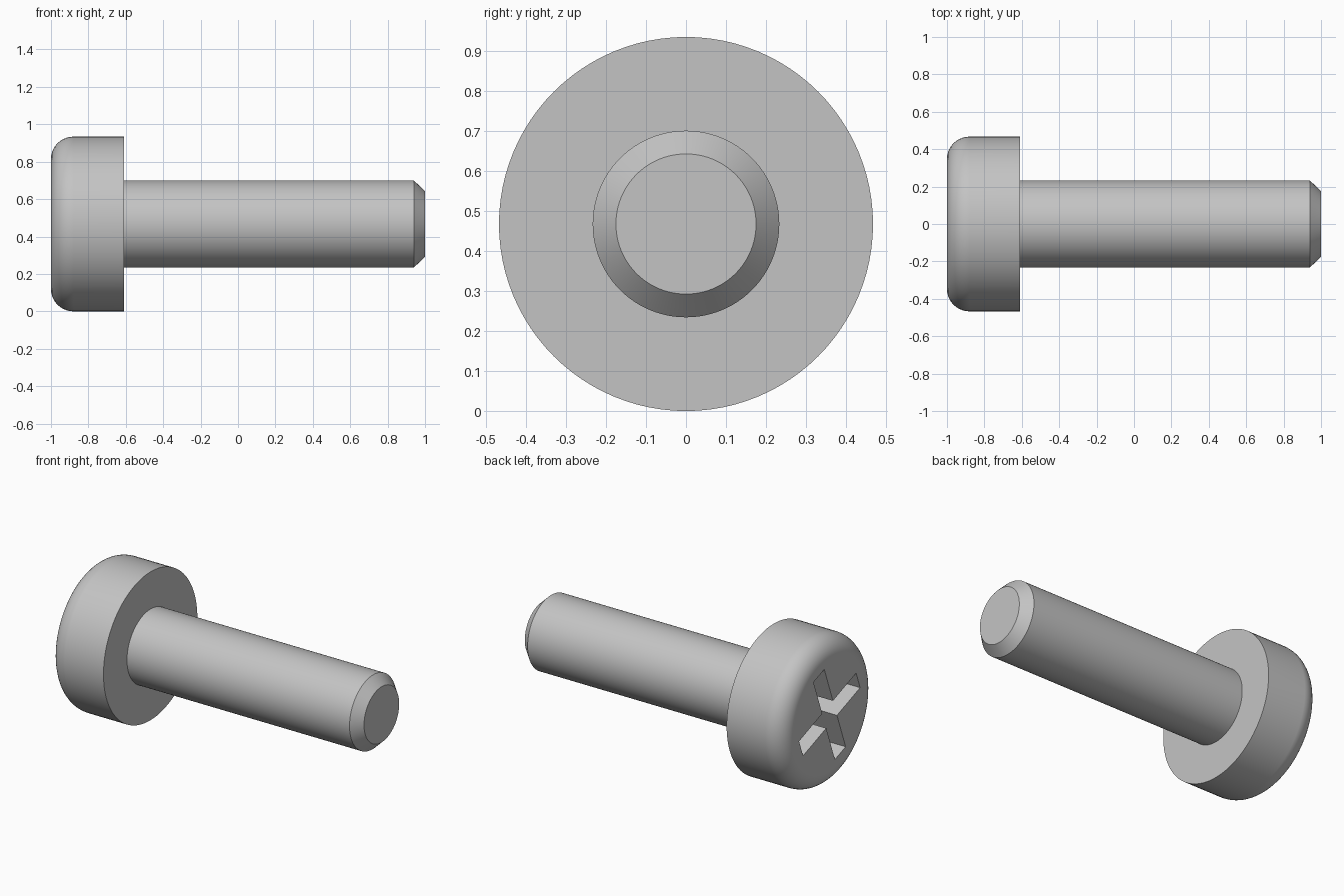
import bpy
import bmesh
import math
from mathutils import Matrix, Vector

if "Cube" in bpy.data.objects:
    bpy.data.objects.remove(bpy.data.objects["Cube"], do_unlink=True)

HEAD_R, SHANK_R, TIP_R = 0.467, 0.233, 0.175
FRONT, SEAT, TIP = -1.0, -0.61, 1.0
FILLET, CHAMFER = 0.12, 0.06
ARM, HALF_W, DEPTH = 0.303, 0.057, 0.2

steel = bpy.data.materials.new("steel grey")
steel.use_nodes = True
colour = (0.55, 0.55, 0.55, 1)
steel.diffuse_color = colour
steel.node_tree.nodes["Principled BSDF"].inputs["Base Color"].default_value = colour


def make_object(name, bm):
    bmesh.ops.recalc_face_normals(bm, faces=bm.faces)
    mesh = bpy.data.meshes.new(name)
    bm.to_mesh(mesh)
    bm.free()
    obj = bpy.data.objects.new(name, mesh)
    obj.data.materials.append(steel)
    obj.location.z = HEAD_R
    bpy.context.collection.objects.link(obj)
    return obj


# Screw body: rounded head, shank and chamfered tip as one turned profile
profile = []
for i in range(11):
    a = math.pi / 2 * i / 10
    profile.append((FRONT + FILLET * (1 - math.cos(a)),
                    HEAD_R - FILLET * (1 - math.sin(a))))
profile += [(SEAT, HEAD_R), (SEAT, SHANK_R), (TIP - CHAMFER, SHANK_R), (TIP, TIP_R)]

bm = bmesh.new()
verts = [bm.verts.new((x, 0, r)) for x, r in profile]
edges = [bm.edges.new(pair) for pair in zip(verts, verts[1:])]
bmesh.ops.spin(bm, geom=verts + edges, cent=(0, 0, 0), axis=(1, 0, 0),
               angle=math.tau, steps=96, use_merge=True)
bmesh.ops.remove_doubles(bm, verts=bm.verts, dist=0.0001)
bmesh.ops.holes_fill(bm, edges=[e for e in bm.edges if e.is_boundary], sides=0)
screw = make_object("screw", bm)

# Cross recess: twelve-sided plus shape pushed into the head
bm = bmesh.new()
outline = []
for k in range(4):
    turn = Matrix.Rotation(k * math.pi / 2 - math.radians(20.5), 3, 'X')
    for y, z in ((HALF_W, HALF_W), (HALF_W, ARM), (-HALF_W, ARM)):
        outline.append(bm.verts.new(turn @ Vector((FRONT - 0.1, y, z))))
face = bm.faces.new(outline)
pushed = bmesh.ops.extrude_face_region(bm, geom=[face])["geom"]
bmesh.ops.translate(bm, vec=(0.1 + DEPTH, 0, 0),
                    verts=[v for v in pushed if isinstance(v, bmesh.types.BMVert)])
cutter = make_object("cross_recess_cutter", bm)
cutter.hide_render = True

cut = screw.modifiers.new("cross recess", 'BOOLEAN')
cut.object = cutter
cut.operation = 'DIFFERENCE'
cut.solver = 'EXACT'

bpy.ops.object.select_all(action='DESELECT')
screw.select_set(True)
bpy.context.view_layer.objects.active = screw
bpy.ops.object.modifier_apply(modifier=cut.name)
bpy.data.objects.remove(cutter, do_unlink=True)

# Smooth turned surfaces, crisp machined edges
bpy.ops.object.shade_smooth_by_angle(angle=math.radians(30))
weighted = screw.modifiers.new("even shading", 'WEIGHTED_NORMAL')
weighted.keep_sharp = True
